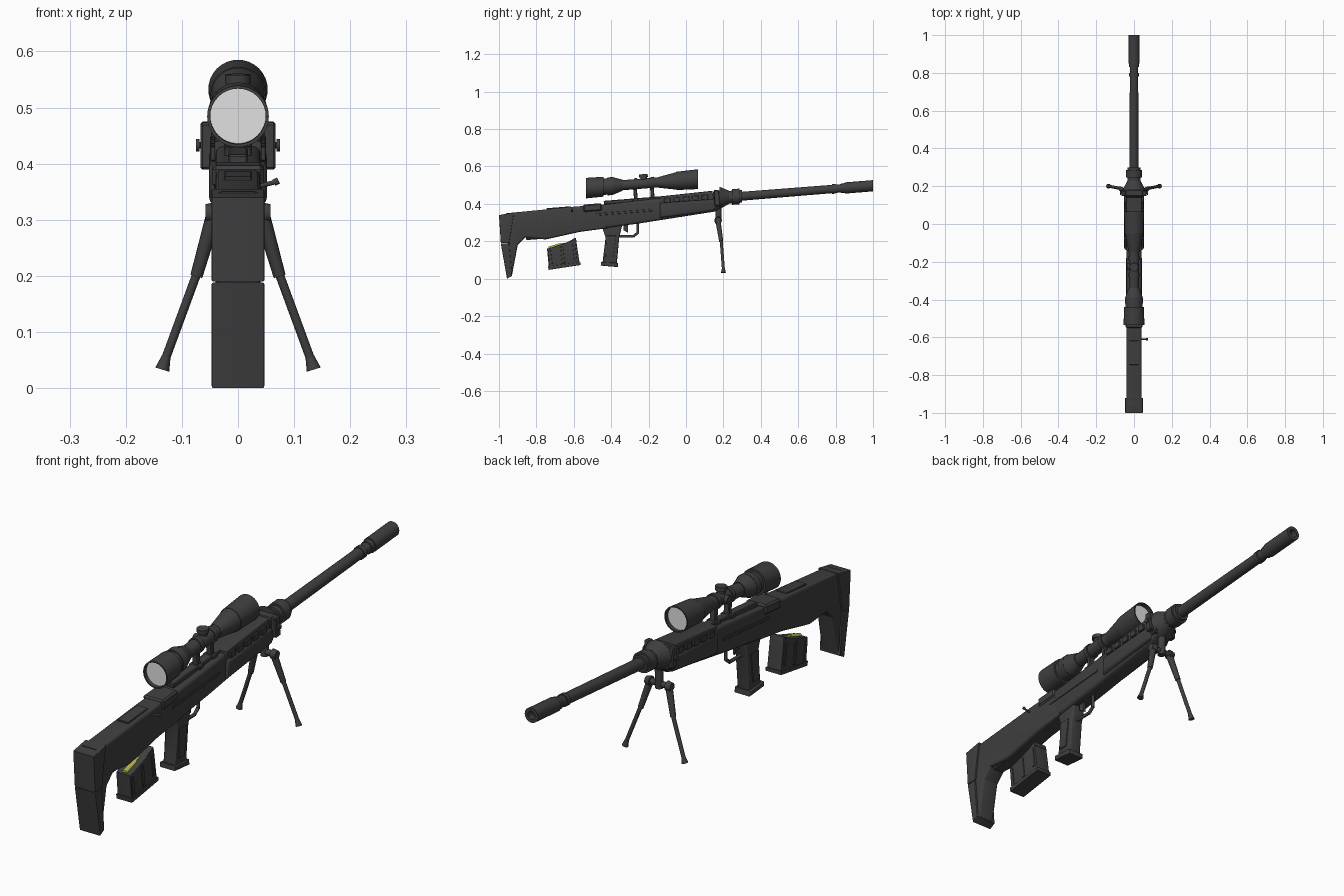
import bpy, bmesh, math
from mathutils import Vector, Matrix

cube = bpy.data.objects.get("Cube")
if cube:
    bpy.data.objects.remove(cube)


def material(name, color):
    mat = bpy.data.materials.new(name)
    mat.use_nodes = True
    mat.diffuse_color = color
    mat.node_tree.nodes["Principled BSDF"].inputs["Base Color"].default_value = color
    return mat


DARK = material("dark_gunmetal", (.05, .05, .05, 1))
GLASS = material("pale_lens", (.75, .75, .75, 1))
BRASS = material("brass", (.45, .45, .06, 1))
SLOPE = .08


# Heights of the three sloping centre lines at a given y
def bore(y):
    return .417 + SLOPE * y


def sight(y):
    return .527 + SLOPE * y


def cartridge_line(y):
    return .38 + .3 * y


def finish(name, bm, mat):
    bmesh.ops.recalc_face_normals(bm, faces=bm.faces)
    mesh = bpy.data.meshes.new(name)
    bm.to_mesh(mesh)
    bm.free()
    obj = bpy.data.objects.new(name, mesh)
    bpy.context.collection.objects.link(obj)
    mesh.materials.append(mat)
    bpy.ops.object.select_all(action='DESELECT')
    obj.select_set(True)
    bpy.context.view_layer.objects.active = obj
    bpy.ops.object.shade_smooth_by_angle(angle=math.radians(32))
    return obj


def mirror(obj):
    """Repeat a part on the other side of the centre plane."""
    obj.modifiers.new("other_side", 'MIRROR')


def prism(name, outline, half_width, bevel):
    """Give a side outline of (y, z) points a thickness across x."""
    bm = bmesh.new()
    face = bm.faces.new([bm.verts.new((-half_width, y, z)) for y, z in outline])
    extruded = bmesh.ops.extrude_face_region(bm, geom=[face])["geom"]
    verts = [item for item in extruded if isinstance(item, bmesh.types.BMVert)]
    bmesh.ops.translate(bm, verts=verts, vec=(2 * half_width, 0, 0))
    rim = [edge for edge in bm.edges if edge.verts[0].co.x * edge.verts[1].co.x > 0]
    bmesh.ops.bevel(bm, geom=rim, offset=bevel, segments=3, profile=.5,
                    affect='EDGES', clamp_overlap=True)
    return finish(name, bm, DARK)


def box(name, center, size, lean=SLOPE):
    """Chamfered block, leaning with the slope of the rifle."""
    bm = bmesh.new()
    bmesh.ops.create_cube(bm, size=1, matrix=Matrix.Diagonal((*size, 1)))
    bmesh.ops.bevel(bm, geom=bm.edges[:], offset=min(size) / 6, segments=1, affect='EDGES')
    bm.transform(Matrix.Translation(center) @ Matrix.Rotation(lean, 4, 'X'))
    return finish(name, bm, DARK)


def lathe(name, line, profile, mat=DARK):
    """Spin (y, radius) points around a sloping centre line."""
    bm = bmesh.new()
    verts = [bm.verts.new((radius, y, 0)) for y, radius in profile]
    edges = [bm.edges.new(pair) for pair in zip(verts, verts[1:])]
    bmesh.ops.spin(bm, geom=verts + edges, axis=(0, 1, 0), cent=(0, 0, 0),
                   angle=math.tau, steps=32)
    bmesh.ops.remove_doubles(bm, verts=bm.verts, dist=.0001)
    for vert in bm.verts:
        vert.co.z += line(vert.co.y)
    return finish(name, bm, mat)


def tube(name, line, back, front, radius, front_radius=None, mat=DARK):
    """Solid section along a centre line, tapered if two radii are given."""
    tip = radius if front_radius is None else front_radius
    return lathe(name, line, [(back, 0), (back, radius), (front, tip), (front, 0)], mat)


def cup(name, line, closed, rim, radius, rim_radius):
    """Section with a hollow end at its rim."""
    depth = closed + (rim - closed) * .8
    inner = rim_radius * INNER[line]
    return lathe(name, line, [(closed, 0), (closed, radius), (rim, rim_radius),
                              (rim, inner), (depth, inner), (depth, 0)])


INNER = {bore: .55, sight: .9}


def rod(name, start, end, radius, end_radius=None):
    start, end = Vector(start), Vector(end)
    span = end - start
    turn = span.to_track_quat('Z', 'Y').to_matrix().to_4x4()
    bm = bmesh.new()
    bmesh.ops.create_cone(bm, cap_ends=True, segments=16, radius1=radius,
                          radius2=end_radius or radius, depth=span.length,
                          matrix=Matrix.Translation((start + end) / 2) @ turn)
    return finish(name, bm, DARK)


# Stock and butt
prism("stock", [(-.96, .35), (-.6, .385), (-.46, .395), (-.42, .27), (-.57, .25),
                (-.75, .21), (-.86, .22), (-.9, .18), (-.93, .02), (-.95, .02)], .04, .012)
prism("butt_plate_upper", [(-1, .34), (-.92, .355), (-.945, .19), (-.99, .19)], .047, .003)
prism("butt_plate_lower", [(-.99, .188), (-.945, .188), (-.93, .015), (-.957, 0)], .047, .003)
box("stock_latch", (0, -.81, .22), (.05, .09, .02))
box("cheek_rest", (0, -.68, .375), (.05, .13, .014))

# Receiver and handguard
prism("receiver", [(-.58, .38), (-.13, .432), (.2, .455), (.23, .42), (.16, .36),
                   (-.24, .297), (-.47, .265), (-.57, .28)], .04, .014)
box("receiver_rear_cap", (0, -.5, .38), (.092, .1, .04))
prism("handguard", [(-.14, .405), (.2, .43), (.15, .362), (-.14, .325)], .052, .015)
prism("top_cover", [(-.14, .44), (.14, .47), (.15, .42), (-.14, .4)], .042, .005)
box("scope_rail", (0, -.28, .419), (.036, .32, .02))
for step in range(5):
    y = step * .05 - .1
    mirror(box(f"vent_ribs_{step + 1}", (.044, y, bore(y) + .01), (.012, .034, .026)))
mirror(box("side_seams", (.04, -.33, .355), (.006, .3, .012)))

# Front flange with side knobs
box("front_flange", (0, .168, .425), (.1, .04, .09))
box("front_sight_block", (0, .2, .448), (.05, .05, .04))
mirror(box("flange_wings", (.055, .165, .432), (.024, .03, .084)))
mirror(rod("flange_pins", (.06, .165, .433), (.07, .165, .433), .006))
mirror(rod("flange_knobs", (.069, .165, .433), (.075, .165, .433), .011))

# Charging lever on the left of the stock
rod("charging_lever", (.03, -.61, .358), (.066, -.61, .367), .004)
rod("charging_lever_tip", (.064, -.61, .366), (.072, -.61, .37), .006)

# Barrel, collars and hollow muzzle brake
tube("barrel", bore, .2, .86, .024, .022)
tube("barrel_funnel", bore, .18, .23, .06, .035)
tube("barrel_neck", bore, .22, .3, .034)
tube("barrel_collar", bore, .245, .285, .042)
tube("rear_barrel_ring", bore, .78, .8, .026)
tube("front_barrel_ring", bore, .83, .85, .026)
cup("muzzle_brake", bore, .85, 1, .03, .03)

# Scope body
cup("scope_eyepiece", sight, -.44, -.535, .053, .055)
tube("eyepiece_shoulder", sight, -.45, -.41, .044)
tube("focus_ring", sight, -.42, -.39, .048)
tube("eyepiece_taper", sight, -.39, -.34, .047, .03)
tube("scope_tube", sight, -.36, -.12, .027)
tube("objective_taper", sight, -.15, -.05, .028, .047)
cup("scope_objective", sight, -.05, .065, .049, .053)

# Scope lenses, mounts and turrets
tube("rear_lens", sight, -.521, -.515, .05, mat=GLASS)
tube("front_lens", sight, .04, .048, .048, mat=GLASS)
for label, y in (("rear", -.27), ("front", -.18)):
    tube(f"{label}_scope_ring", sight, y - .009, y + .009, .032)
    box(f"{label}_scope_post", (0, y, sight(y) - .055), (.026, .02, .09))
    box(f"{label}_scope_clamp", (0, y, sight(y) - .085), (.05, .03, .02))
rod("elevation_turret", (0, -.225, .51), (0, -.227, .547), .017)
rod("elevation_cap", (0, -.227, .543), (0, -.228, .559), .023)
rod("windage_turret", (0, -.225, .51), (-.038, -.225, .51), .017)

# Pistol grip, trigger and guard
prism("pistol_grip", [(-.45, .28), (-.34, .29), (-.357, .22), (-.37, .08),
                      (-.447, .08), (-.43, .22)], .029, .009)
prism("grip_panels", [(-.425, .23), (-.375, .23), (-.39, .11), (-.43, .11)], .033, .002)
prism("grip_base", [(-.456, .07), (-.455, .09), (-.365, .084), (-.363, .062)], .036, .004)
prism("trigger", [(-.335, .29), (-.31, .29), (-.31, .245), (-.335, .26)], .006, .002)
rod("trigger_guard_bottom", (0, -.36, .226), (0, -.28, .226), .007)
rod("trigger_guard_corner", (0, -.282, .226), (0, -.258, .245), .007)
rod("trigger_guard_front", (0, -.258, .242), (0, -.257, .3), .007)

# Detached magazine with ribs and a cartridge on top
prism("magazine", [(-.743, .16), (-.588, .21), (-.568, .078), (-.733, .055)], .032, .003)
prism("magazine_base", [(-.738, .066), (-.565, .088), (-.565, .073), (-.735, .047)], .036, .002)
prism("magazine_front_lip", [(-.66, .183), (-.59, .219), (-.585, .2)], .03, .002)
for step in range(3):
    y = step * .065 - .725
    mirror(box(f"magazine_ribs_{step + 1}", (.032, y, cartridge_line(y) - .055),
               (.006, .015, .09), .12))
tube("cartridge_case", cartridge_line, -.735, -.67, .012, mat=BRASS)
tube("cartridge_bullet", cartridge_line, -.67, -.63, .009, .003, mat=BRASS)

# Folding bipod
rod("bipod_post", (0, .175, .375), (0, .172, .295), .016)
rod("bipod_axle", (-.05, .172, .312), (.05, .172, .312), .012)
mirror(rod("bipod_joints", (.036, .172, .312), (.058, .172, .312), .02, .016))
mirror(rod("bipod_upper_legs", (.044, .172, .305), (.074, .188, .2), .014, .011))
mirror(rod("bipod_lower_legs", (.073, .188, .205), (.13, .2, .05), .008))
mirror(rod("bipod_feet", (.128, .2, .056), (.135, .2, .033), .008, .013))
